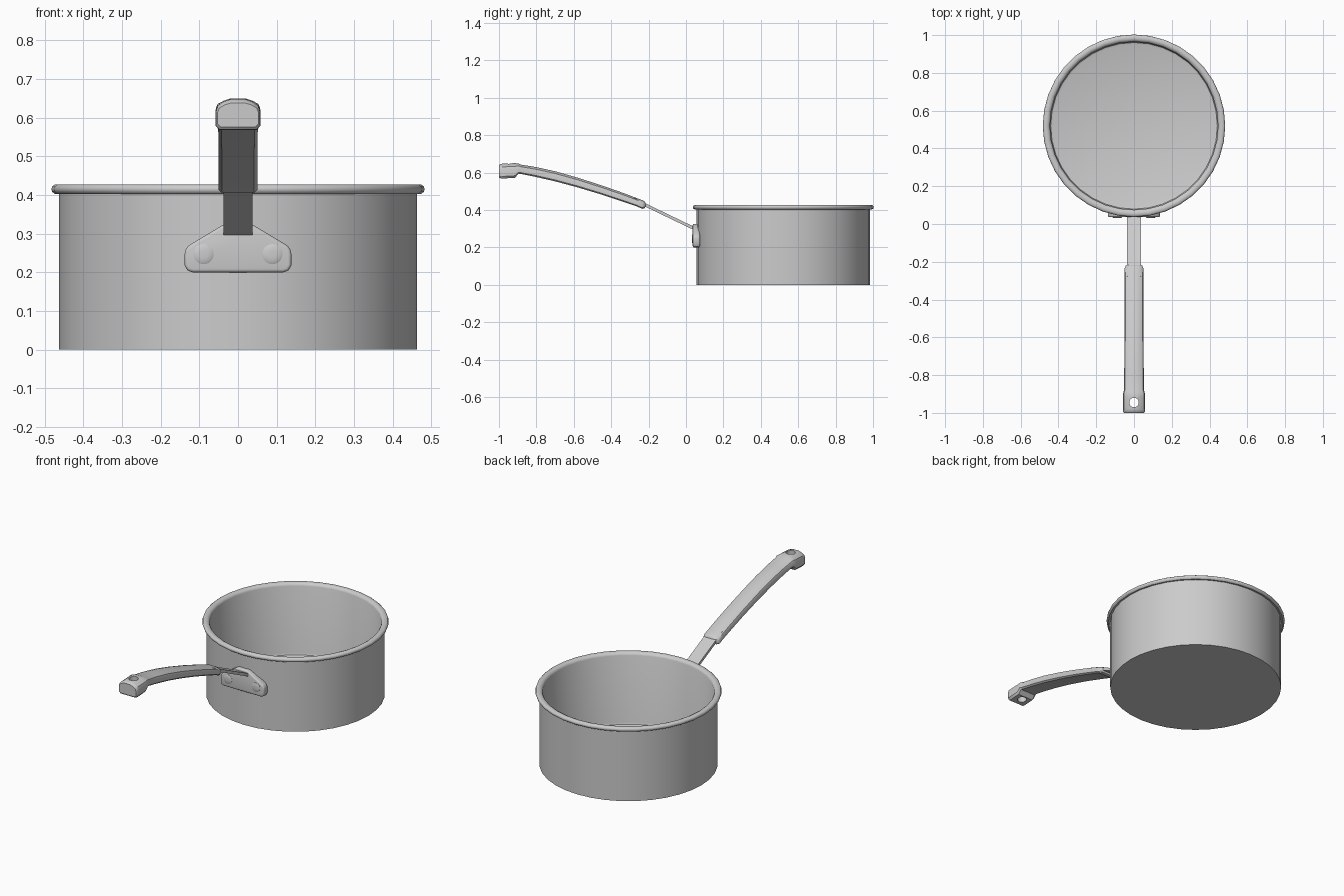
import bpy, bmesh, math
from mathutils import Vector

if "Cube" in bpy.data.objects:
    bpy.data.objects.remove(bpy.data.objects["Cube"])


def make(name, rings, close_rings=False, angle=35):
    """Skin a list of equal-length closed point rings into a solid."""
    bm = bmesh.new()
    vs = [[bm.verts.new(p) for p in r] for r in rings]
    n = len(vs[0])
    for a, b in zip(vs, vs[1:]):
        for i in range(n):
            j = (i + 1) % n
            bm.faces.new((a[i], a[j], b[j], b[i]))
    bm.faces.new(vs[0][::-1])
    bm.faces.new(vs[-1])
    bmesh.ops.recalc_face_normals(bm, faces=bm.faces)
    me = bpy.data.meshes.new(name)
    bm.to_mesh(me)
    bm.free()
    ob = bpy.data.objects.new(name, me)
    bpy.context.collection.objects.link(ob)
    return ob


def finish(ob, angle=35):
    bpy.ops.object.select_all(action='DESELECT')
    ob.select_set(True)
    bpy.context.view_layer.objects.active = ob
    for m in list(ob.modifiers):
        bpy.ops.object.modifier_apply(modifier=m.name)
    bpy.ops.object.shade_smooth_by_angle(angle=math.radians(angle))


def circle(r, n, z=0):
    return [(r * math.cos(2 * math.pi * i / n), r * math.sin(2 * math.pi * i / n), z)
            for i in range(n)]


# Pan: outer wall, rolled rim, inner wall and floor in one lathe profile
profile = [(.463, 0), (.463, .405), (.474, .403), (.481, .408), (.483, .415),
           (.481, .422), (.474, .427), (.460, .427), (.450, .422), (.445, .412),
           (.445, .03), (.441, .019), (.430, .015)]
pan = make("pan", [[(x, y + .52, z) for x, y, _ in circle(r, 36)] for r, z in profile])
finish(pan, 40)

# Mounting plate with rounded corners and bevelled edges
half = [(.118, .2), (.131, .205), (.138, .218), (.138, .248), (.135, .26),
        (.127, .27), (.04, .322), (.025, .326)]
outline = half + [(-x, z) for x, z in reversed(half)]
plate = make("mounting_plate", [[(x, y, z) for x, z in outline] for y in (.036, .074)])
bev = plate.modifiers.new("bevel", 'BEVEL')
bev.width, bev.segments, bev.limit_method = .008, 3, 'ANGLE'
bev.angle_limit = math.radians(60)
finish(plate)

# Rivets, left and right
for side, sx in (("left", -1), ("right", 1)):
    rings = [[(x + sx * .089, y, z + .247) for x, z, _ in circle(r, 24)]
             for r, y in ((.026, .045), (.026, .035), (.021, .0325), (.010, .0315))]
    finish(make("rivet_" + side, rings))

# Flat strap between plate and grip
path = [(.06, .300), (.040, .303), (.025, .310), (-.10, .370), (-.28, .457)]
rings = []
for i, (y, z) in enumerate(path):
    a = Vector(path[max(i - 1, 0)])
    b = Vector(path[min(i + 1, len(path) - 1)])
    d = (b - a).normalized()
    ny, nz = d.y * .008, -d.x * .008
    rings.append([(-.038, y - ny, z - nz), (.038, y - ny, z - nz),
                  (.038, y + ny, z + nz), (-.038, y + ny, z + nz)])
finish(make("handle_strap", rings))

# Grip: stations of (y, top z, bottom z, half width), ending in a deeper cap
stations = [(-.216, .438, .418, .036), (-.221, .446, .409, .044), (-.235, .454, .406, .050),
            (-.26, .463, .418, .050), (-.33, .490, .442, .050), (-.45, .532, .482, .050),
            (-.58, .574, .521, .050), (-.70, .608, .553, .051), (-.80, .630, .576, .052),
            (-.88, .643, .592, .053), (-.895, .649, .594, .057), (-.915, .652, .572, .058),
            (-.98, .650, .568, .058), (-.994, .646, .570, .057), (-1.0, .640, .576, .053)]
rings = []
for y, t, b, w in stations:
    h = t - b
    side = [(.84 * w, b), (w, b + .14 * h), (w, t - .42 * h), (.92 * w, t - .24 * h),
            (.64 * w, t - .1 * h), (.3 * w, t - .02 * h)]
    rings.append([(x, y, z) for x, z in side] + [(-x, y, z) for x, z in reversed(side)])
grip = make("handle_grip", rings)

# Hanging hole through the end cap
cutter = make("hole_cutter", [[(x, y - .945, z) for x, y, _ in circle(.025, 20)]
                              for z in (.5, .75)])
cutter.hide_render = True
cut = grip.modifiers.new("hanging_hole", 'BOOLEAN')
cut.object, cut.operation, cut.solver = cutter, 'DIFFERENCE', 'EXACT'
finish(grip)
bpy.data.objects.remove(cutter)
